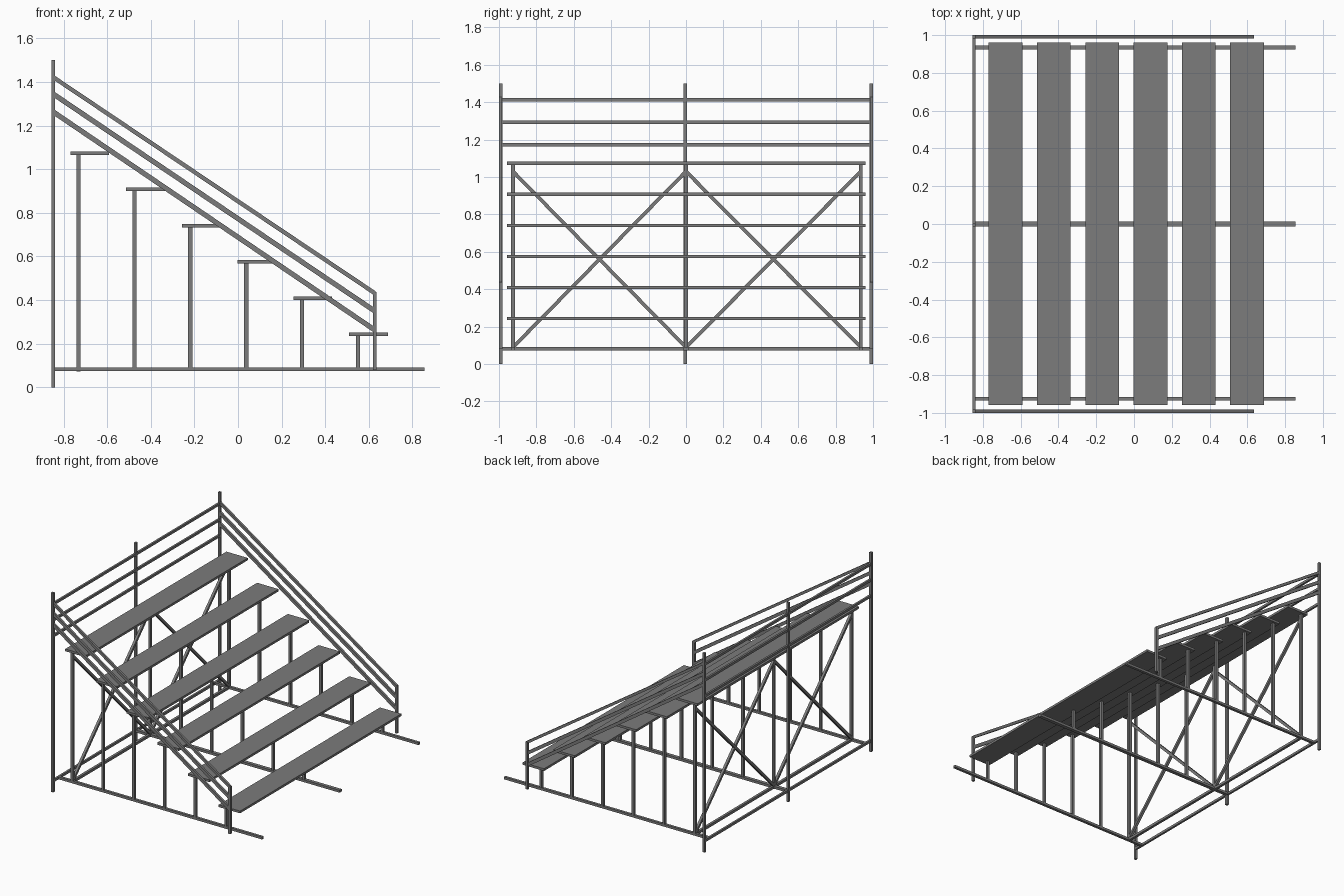
import bpy
import bmesh
from mathutils import Vector

if "Cube" in bpy.data.objects:
    bpy.data.objects.remove(bpy.data.objects["Cube"])

steel = bpy.data.materials.new("dark_steel")
steel.diffuse_color = (0.2, 0.2, 0.2, 1)
steel.use_nodes = True
steel.node_tree.nodes["Principled BSDF"].inputs["Base Color"].default_value = steel.diffuse_color


def bar(name, p, q, w=0.019, h=0.019):
    """Rectangular bar from p to q; w is horizontal width, h the other side."""
    p, q = Vector(p), Vector(q)
    d = (q - p).normalized()
    side = Vector((0, 1, 0)) if abs(d.z) > 0.99 else d.cross(Vector((0, 0, 1))).normalized()
    up = side.cross(d)
    corners = [(-1, -1), (1, -1), (1, 1), (-1, 1)]
    bm = bmesh.new()
    v = [bm.verts.new(e + side * (a * w / 2) + up * (b * h / 2)) for e in (p, q) for a, b in corners]
    faces = [(3, 2, 1, 0), (4, 5, 6, 7)]
    faces += [(i, (i + 1) % 4, 4 + (i + 1) % 4, 4 + i) for i in range(4)]
    for f in faces:
        bm.faces.new([v[i] for i in f])
    bmesh.ops.recalc_face_normals(bm, faces=bm.faces)
    me = bpy.data.meshes.new(name)
    bm.to_mesh(me)
    bm.free()
    me.materials.append(steel)
    ob = bpy.data.objects.new(name, me)
    bpy.context.collection.objects.link(ob)
    return ob


BASE = 0.083
BACK = -0.847
FRAMES = (-0.925, 0.0, 0.935)

# Seat planks and their support posts
for i in range(6):
    x = -0.68 + i * 0.2557
    z = 1.074 - i * 0.1662
    bar("seat_plank", (x, -0.957, z), (x, 0.961, z), 0.178, 0.017)
    for y in FRAMES:
        px = -0.731 + i * 0.2562
        bar("seat_post", (px, y, BASE), (px, y, z - 0.006))

# Ground rails running front to back
for y in FRAMES:
    bar("ground_rail", (-0.85, y, BASE), (0.855, y, BASE), 0.026 if y == 0 else 0.02, 0.018)

# Cross rail and X braces under the highest seat
bar("cross_rail", (-0.731, FRAMES[0], BASE), (-0.731, FRAMES[2], BASE))
for a, b in zip(FRAMES, FRAMES[1:]):
    bar("brace", (-0.731, a, 0.09), (-0.731, b, 1.03))
    bar("brace", (-0.731, b, 0.09), (-0.731, a, 1.03))

# Tall back posts and horizontal back rails
for y in (-0.991, -0.004, 0.991):
    bar("back_post", (BACK, y, 0), (BACK, y, 1.5), 0.018, 0.017)
for z in (BASE, 1.173, 1.293, 1.413):
    bar("back_rail", (BACK, -0.991, z), (BACK, 0.991, z), 0.015, 0.018)

# Sloping side handrails with short front posts
for y in (-0.991, 0.991):
    bar("front_post", (0.627, y, 0.08), (0.627, y, 0.437), 0.018, 0.018)
    for z0, z1, h in ((1.422, 0.432, 0.019), (1.345, 0.35, 0.023), (1.263, 0.263, 0.023)):
        bar("side_handrail", (BACK, y, z0), (0.627, y, z1), 0.017, h)
